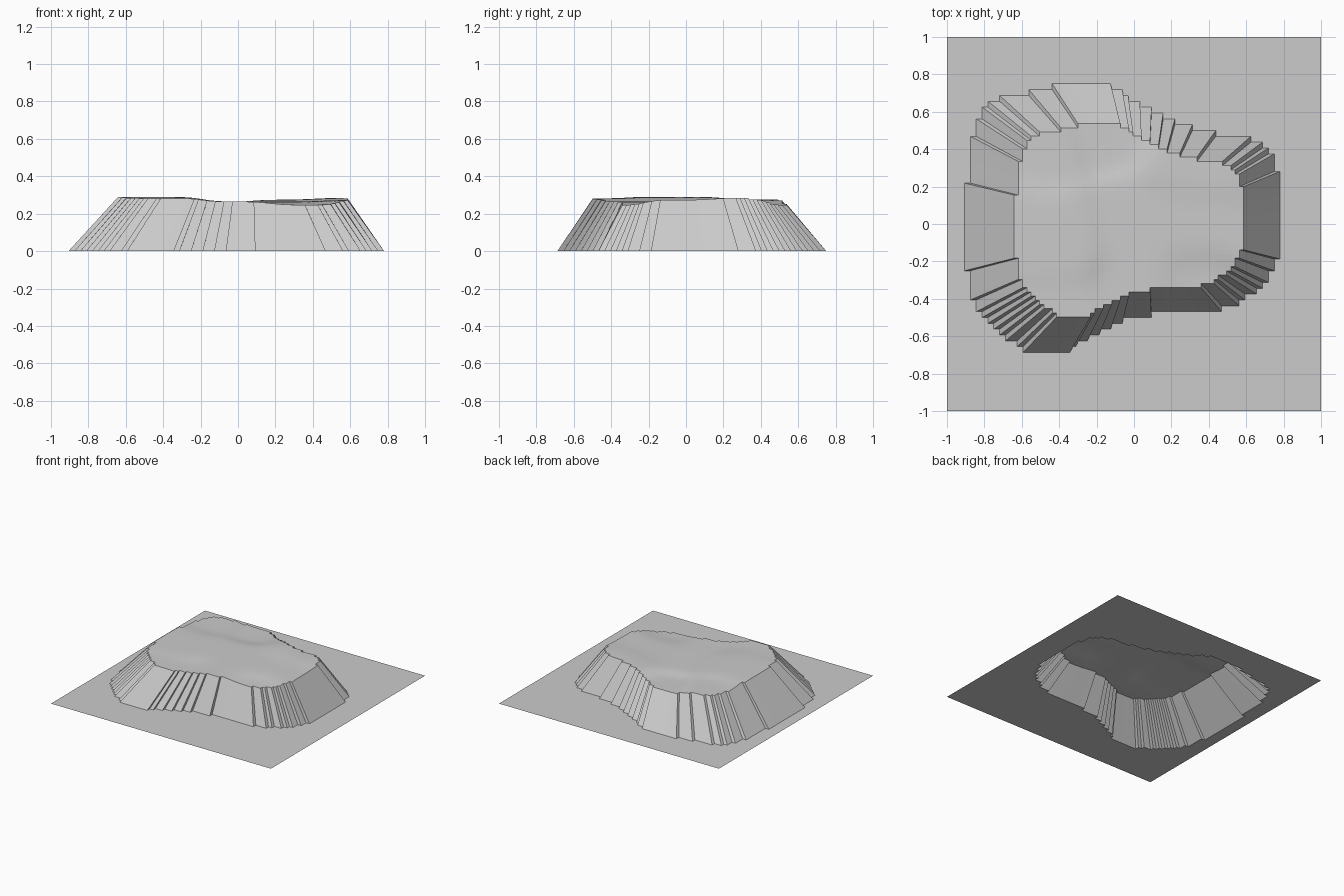
import bpy, bmesh, math

if "Cube" in bpy.data.objects:
    bpy.data.objects.remove(bpy.data.objects["Cube"])

CELL = 1 / 32  # ground grid spacing

# Stepped outline of the plateau: (first row, column limit), in grid cells
LEFT = [(-22, -19), (-21, -20), (-20, -22), (-19, -23), (-18, -24), (-17, -25),
        (-16, -26), (-15, -27), (-13, -28), (-8, -29), (7, -28), (15, -27),
        (18, -26), (20, -25), (21, -23), (22, -18), (23, -14)]
RIGHT = [(-22, -11), (-21, -10), (-20, -8), (-19, -6), (-18, -4), (-17, -2),
         (-16, 3), (-15, 15), (-14, 18), (-13, 19), (-12, 21), (-11, 22),
         (-10, 23), (-8, 24), (-6, 25), (9, 24), (12, 23), (13, 22), (14, 20),
         (15, 14), (16, 10), (17, 7), (18, 5), (19, 3), (20, 1), (21, -1),
         (22, -2), (23, -4)]

# Height samples of the gently undulating top: x, y, z
HEIGHTS = [(-0.4, -0.5, .282), (-0.64, 0, .29), (-0.4, -0.1, .29),
           (0.35, -0.36, .246), (0.6, 0, .274), (0.55, 0.32, .287),
           (-0.1, 0.55, .247), (0, 0, .265), (0, -0.36, .265),
           (-0.55, 0.4, .275), (0.3, 0.35, .275), (0.3, 0, .265)]


def limit(table, row):
    return [col for start, col in table if start <= row][-1]


def in_plateau(p):
    col, row = math.floor(p.x / CELL), math.floor(p.y / CELL)
    return -22 <= row < 24 and limit(LEFT, row) <= col < limit(RIGHT, row)


def top_height(x, y):
    w = [math.exp(-((x - a) ** 2 + (y - b) ** 2) / 0.03) for a, b, _ in HEIGHTS]
    return sum(k * h[2] for k, h in zip(w, HEIGHTS)) / sum(w)


# Flat ground sheet
bm = bmesh.new()
bmesh.ops.create_grid(bm, x_segments=64, y_segments=64, size=1)

# Raise the plateau, tapering its walls inward (open underneath)
region = [f for f in bm.faces if in_plateau(f.calc_center_median())]
result = bmesh.ops.extrude_face_region(bm, geom=region)
old = [f for f in region if f.is_valid]
if old:
    bmesh.ops.delete(bm, geom=old, context='FACES')
for v in result['geom']:
    if isinstance(v, bmesh.types.BMVert):
        x, y = 0.727 * v.co.x + 0.018, 0.72 * v.co.y - 0.003
        v.co = (x, y, top_height(x, y))

bmesh.ops.recalc_face_normals(bm, faces=bm.faces[:])
bm.normal_update()
if max(bm.faces, key=lambda f: f.calc_center_median().z).normal.z < 0:
    bmesh.ops.reverse_faces(bm, faces=bm.faces[:])

mesh = bpy.data.meshes.new("terrain_plateau")
bm.to_mesh(mesh)
bm.free()
bpy.context.collection.objects.link(bpy.data.objects.new("terrain_plateau", mesh))
